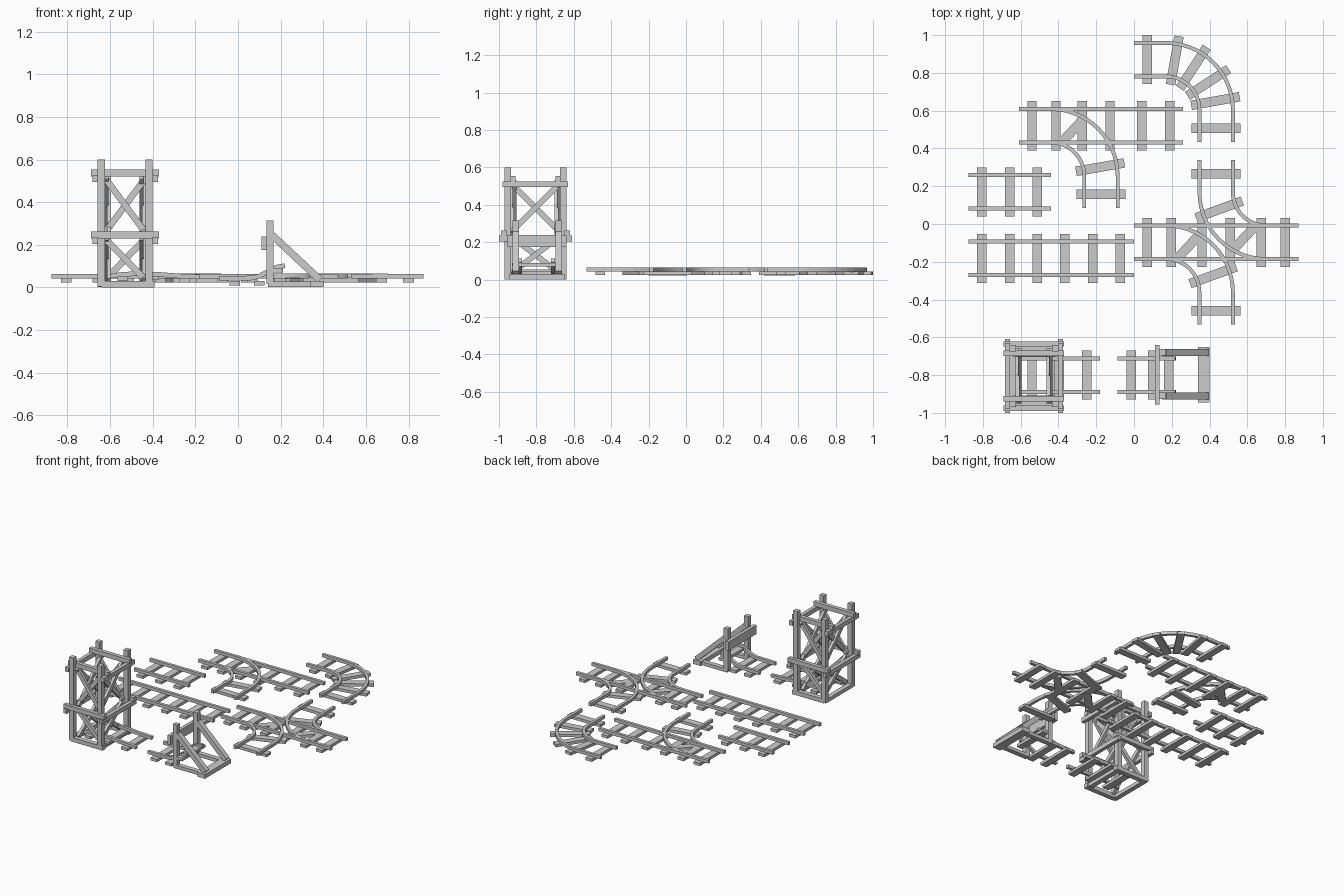
import bpy, bmesh
from math import sin, cos, radians
from mathutils import Vector

if "Cube" in bpy.data.objects:
    bpy.data.objects.remove(bpy.data.objects["Cube"])

G = 0.0885   # half of the rail gauge
RZ = 0.053   # rail centre height


def sweep(name, pts, w, h):
    """Rectangular timber or rail along a path: w sideways, h upwards."""
    pts = [Vector(p) for p in pts]
    bm = bmesh.new()
    rings = []
    for i, p in enumerate(pts):
        d = (pts[min(i + 1, len(pts) - 1)] - pts[max(i - 1, 0)]).normalized()
        side = d.cross(Vector((0, 0, 1)))
        side = Vector((1, 0, 0)) if side.length < 0.01 else side.normalized()
        up = side.cross(d)
        rings.append([bm.verts.new(p + side * a * w / 2 + up * b * h / 2)
                      for a, b in ((-1, -1), (1, -1), (1, 1), (-1, 1))])
    for r, s in zip(rings, rings[1:]):
        for k in range(4):
            bm.faces.new((r[k], r[(k + 1) % 4], s[(k + 1) % 4], s[k]))
    bm.faces.new(rings[0])
    bm.faces.new(rings[-1][::-1])
    bmesh.ops.recalc_face_normals(bm, faces=bm.faces)
    me = bpy.data.meshes.new(name)
    bm.to_mesh(me)
    bm.free()
    ob = bpy.data.objects.new(name, me)
    bpy.context.collection.objects.link(ob)
    return ob


def tie(x, y, ang=90, length=0.26, z=0.034):
    """Sleeper centred at x, y with its length at ang degrees."""
    d = Vector((cos(radians(ang)), sin(radians(ang)), 0)) * length / 2
    c = Vector((x, y, z))
    sweep("sleeper", [c - d, c + d], 0.05, 0.02)


def straight(x0, x1, yc, ties):
    for s in (-1, 1):
        sweep("straight_rail", [(x0, yc + s * G, RZ), (x1, yc + s * G, RZ)], 0.021, 0.022)
    for t in ties:
        tie(x0 + t, yc)


def curve(x0, yc, flip=1, lead=True, angles=(80, 57, 33, 10)):
    """Quarter turn; flip=-1 turns it 180 degrees about its start."""
    def place(u, v, z):
        return (x0 + flip * u, yc + flip * v, z)
    z = RZ if lead else RZ + 0.001
    for r in (0.265 - G, 0.265 + G):
        pts = [place(0, r - 0.265, z)] if lead else []
        for i in range(15):
            a = radians(90 - i * 90 / 14)
            pts.append(place(0.17 + r * cos(a), -0.265 + r * sin(a), z))
        pts.append(place(0.17 + r, -0.435, z))
        sweep("curved_rail", pts, 0.02, 0.022)
    for a in angles:
        u, v = 0.17 + 0.265 * cos(radians(a)), -0.265 + 0.265 * sin(radians(a))
        tie(x0 + flip * u, yc + flip * v, a)
    if lead:
        tie(x0 + 0.07 * flip, yc)
    else:
        tie(x0 + flip * 0.29, yc - flip * 0.02, 47, 0.18, 0.033)
    tie(x0 + 0.435 * flip, yc - 0.362 * flip, 0)


# loose track pieces
EVEN = [0.07 + 0.1465 * i for i in range(6)]
straight(-0.875, -0.44, 0.17, EVEN[:3])
straight(-0.875, 0, -0.182, EVEN)
curve(0, 0.87)

# single turnout and double turnout
straight(-0.61, 0.26, 0.52, (0.07, 0.197, 0.337, 0.483, 0.65, 0.80))
curve(-0.61, 0.52, 1, False, (10,))
straight(0, 0.87, -0.097, (0.07, 0.197, 0.36, 0.51, 0.673, 0.80))
curve(0, -0.097, 1, False, (20,))
curve(0.87, -0.097, -1, False, (20,))

# tower: posts, base frame, ring beams, cross braces
YC = -0.805
XL, XR, YF, YB = -0.641, -0.417, -0.953, -0.657
XC = (XL + XR) / 2
for x in (XL, XR):
    for y in (YF, YB):
        sweep("tower_post", [(x, y, 0.004), (x, y, 0.6)], 0.034, 0.034)
for s in (-1, 1):
    yp, xp = YC + s * 0.148, XC + s * 0.112
    sweep("tower_base_side", [(XL, yp, 0.015), (XR + 0.025, yp, 0.015)], 0.034, 0.03)
    sweep("tower_base_end", [(xp, YF, 0.015), (xp, YB, 0.015)], 0.034, 0.026)
    for z, off in ((0.246, 0.17), (0.537, 0.12)):
        y = YC + s * off
        sweep("tower_long_beam", [(-0.69, y, z), (-0.37, y, z)], 0.028, 0.032)
    for z, half in ((0.22, 0.195), (0.51, 0.175)):
        x = XC + s * 0.14
        sweep("tower_cross_beam", [(x, YC - half, z), (x, YC + half, z)], 0.026, 0.032)
    for z0, z1, dirs in ((0.25, 0.52, (-1, 1)), (0.03, 0.235, (-s, s))):
        for t in dirs:
            # both diagonals above; opposite single diagonals on the lower sides
            y = YC + s * 0.118 + 0.006 * t
            if z0 > 0.1 or t == s:
                sweep("tower_side_brace", [(XC - 0.1 * t, y, z0), (XC + 0.1 * t, y, z1)], 0.02, 0.03)
            x = XC + s * 0.082 + 0.006 * t
            sweep("tower_end_brace", [(x, YC - 0.135 * t, z0), (x, YC + 0.135 * t, z1)], 0.02, 0.03)

# track leaving the tower, with a gentle rise
for s in (-1, 1):
    y = YC + s * G + 0.005
    sweep("tower_rail", [(-0.615, y, 0.052), (-0.55, y, 0.06), (-0.46, y, 0.066), (-0.36, y, 0.06),
                         (-0.27, y, 0.053), (-0.18, y, 0.05)], 0.021, 0.022)
for x, z in ((-0.54, 0.042), (-0.395, 0.044), (-0.25, 0.034)):
    tie(x, YC + 0.005, z=z)

# buffer stop: rails curling up at the end
for s in (-1, 1):
    y = YC + s * G + 0.005
    sweep("buffer_rail", [(-0.088, y, 0.042), (0.06, y, 0.044), (0.1, y, 0.053), (0.14, y, 0.074),
                          (0.18, y, 0.095), (0.22, y, 0.102)], 0.021, 0.022)
    # post, sloping strut and base runner
    y = YC + 0.01 + s * 0.115
    sweep("buffer_post", [(0.15, y, 0.015), (0.15, y, 0.315)], 0.034, 0.034)
    sweep("buffer_strut", [(0.16, y, 0.245), (0.385, y, 0.035)], 0.036, 0.034)
    sweep("buffer_base_runner", [(0.14, y, 0.015), (0.395, y, 0.015)], 0.034, 0.024)
for x, z in ((-0.015, 0.02), (0.1, 0.02), (0.185, 0.08)):
    tie(x, YC + 0.005, z=z)
sweep("buffer_crossbar", [(0.122, YC - 0.15, 0.207), (0.122, YC + 0.165, 0.207)], 0.024, 0.064)
sweep("buffer_base_beam", [(0.37, YC - 0.14, 0.016), (0.37, YC + 0.155, 0.016)], 0.06, 0.03)
